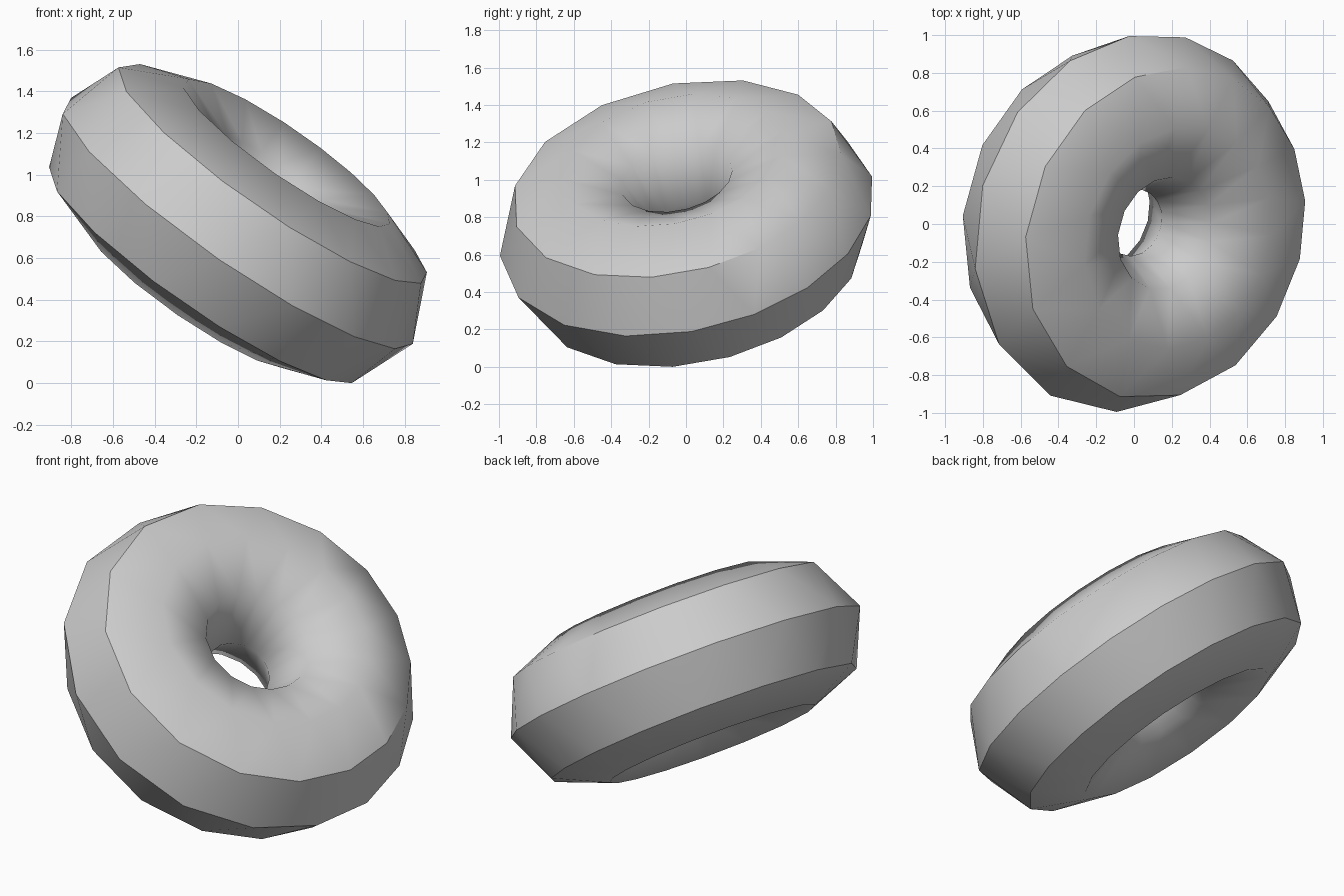
import bpy, bmesh
from math import sin, cos, radians, pi
from mathutils import Vector, Matrix

cube = bpy.data.objects.get("Cube")
if cube:
    bpy.data.objects.remove(cube, do_unlink=True)

# Single grey material
grey = bpy.data.materials.new("plain_grey")
grey.use_nodes = True
colour = (0.6, 0.6, 0.6, 1)
grey.diffuse_color = colour
grey.node_tree.nodes["Principled BSDF"].inputs["Base Color"].default_value = colour

MAJOR, MINOR = 16, 8
RING_RADIUS, TUBE_RADIUS = 0.6, 0.42
STEP = 2 * pi / MAJOR

# Tilted frame: axis of the ring and two directions in its plane
axis = Vector((0.56, -0.19, 0.806)).normalized()
side = Vector((0.82, 0, -0.57))
side = (side - axis * side.dot(axis)).normalized()
frame = Matrix((side, axis.cross(side), axis)).transposed()


def ring_point(i, j):
    """Vertex i of ring j; every second ring is shifted by half a step."""
    turn = STEP * (i + 0.5 * (j % 2)) - radians(5)
    turn += radians(9) * cos(turn + radians(50))
    tube = 2 * pi * j / MINOR
    reach = RING_RADIUS + TUBE_RADIUS * cos(tube)
    return frame @ Vector((reach * cos(turn), reach * sin(turn), TUBE_RADIUS * sin(tube)))


# Ring body, as staggered triangle strips
bm = bmesh.new()
rings = [[bm.verts.new(ring_point(i, j)) for i in range(MAJOR)] for j in range(MINOR)]
for j in range(MINOR):
    low, high = rings[j], rings[(j + 1) % MINOR]
    if j % 2:
        low, high = high, low
    for i in range(MAJOR):
        k = (i + 1) % MAJOR
        bm.faces.new((low[i], low[k], high[i]))
        bm.faces.new((high[i], low[k], high[k]))
bmesh.ops.recalc_face_normals(bm, faces=bm.faces)

# Smooth shading with sharp edges along the outer rings
for face in bm.faces:
    face.smooth = True
for j in (-1, 0, 1):
    for i in range(MAJOR):
        soft = j == 1 and i in (1, 2, 3)
        edge = bm.edges.get((rings[j][i], rings[j][(i + 1) % MAJOR]))
        edge.smooth = soft

# Centre the body and stand it on the floor
for a in range(3):
    values = [v.co[a] for v in bm.verts]
    shift = min(values) if a == 2 else (min(values) + max(values)) / 2
    for v in bm.verts:
        v.co[a] -= shift

mesh = bpy.data.meshes.new("tilted_ring")
bm.to_mesh(mesh)
bm.free()
mesh.materials.append(grey)
body = bpy.data.objects.new("tilted_ring", mesh)
bpy.context.collection.objects.link(body)
